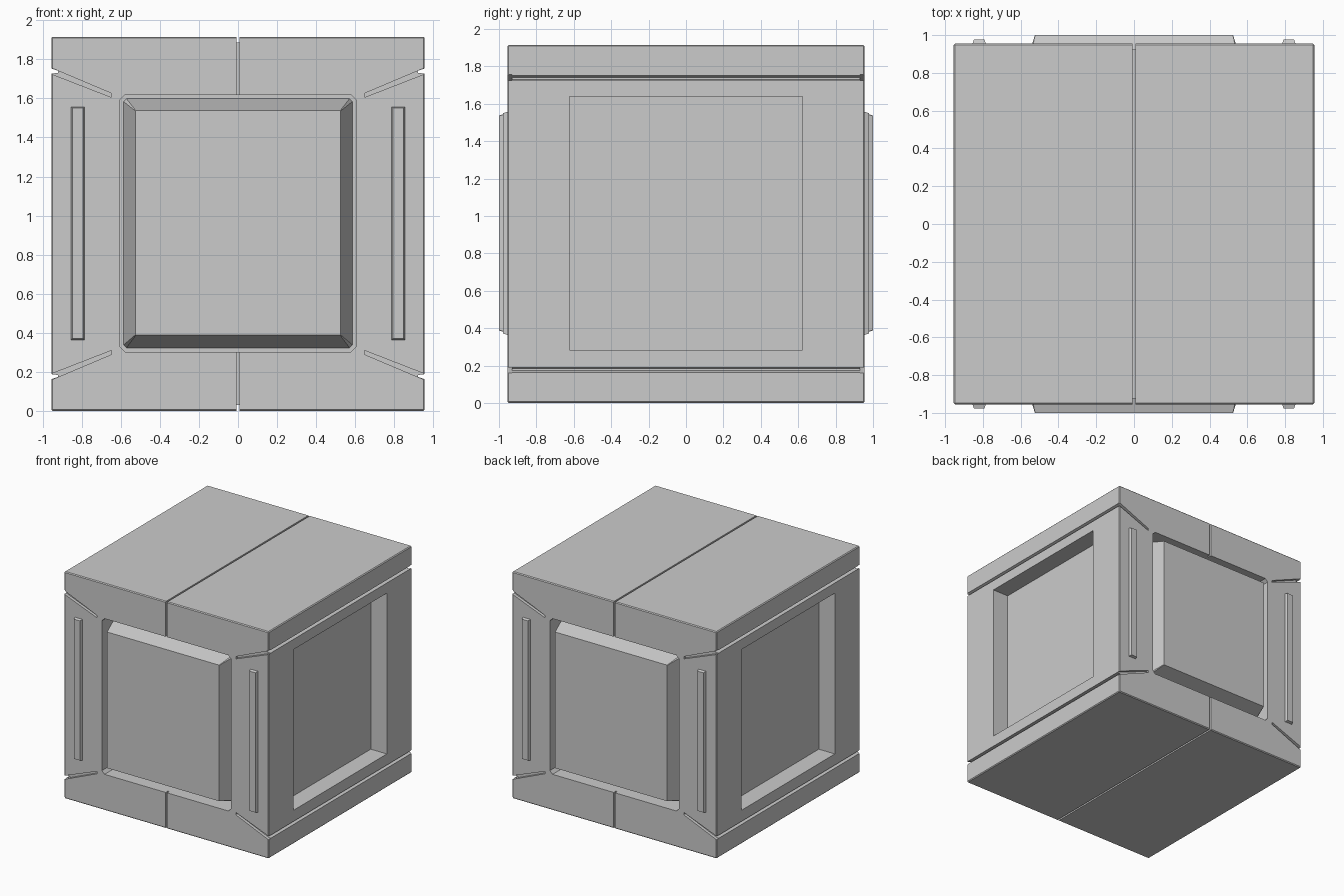
import bpy, bmesh

if "Cube" in bpy.data.objects:
    bpy.data.objects.remove(bpy.data.objects["Cube"])

H, MID, TOP = 0.955, 0.9575, 1.915


def loft(name, pts_a, ya, pts_b, yb):
    """Solid between two matching x-z outlines at depths ya and yb."""
    bm = bmesh.new()
    a = [bm.verts.new((x, ya, z)) for x, z in pts_a]
    b = [bm.verts.new((x, yb, z)) for x, z in pts_b]
    n = len(a)
    bm.faces.new(a)
    bm.faces.new(b[::-1])
    for i in range(n):
        j = (i + 1) % n
        bm.faces.new((a[i], b[i], b[j], a[j]))
    bmesh.ops.recalc_face_normals(bm, faces=bm.faces)
    me = bpy.data.meshes.new(name)
    bm.to_mesh(me)
    bm.free()
    ob = bpy.data.objects.new(name, me)
    bpy.context.collection.objects.link(ob)
    return ob


def rect(x0, x1, z0, z1, c=0.0):
    """Rectangle outline, with chamfered corners when c > 0."""
    if not c:
        return [(x0, z0), (x1, z0), (x1, z1), (x0, z1)]
    return [(x0 + c, z0), (x1 - c, z0), (x1, z0 + c), (x1, z1 - c),
            (x1 - c, z1), (x0 + c, z1), (x0, z1 - c), (x0, z0 + c)]


cutters = []


def cut(pts, y0, y1):
    ob = loft("cutter", pts, y0, pts, y1)
    ob.hide_render = True
    cutters.append(ob)


# Body block with slightly softened edges
outline = rect(-H, H, 0, TOP)
body = loft("crate_body", outline, -H, outline, H)
bev = body.modifiers.new("edge", 'BEVEL')
bev.width = 0.007
bev.segments = 1

# Centre seam over top and bottom
cut(rect(-0.007, 0.007, TOP - 0.03, TOP + 0.1), -1.1, 1.1)
cut(rect(-0.007, 0.007, -0.1, 0.03), -1.1, 1.1)

for s in (-1, 1):
    # Side wall recess
    cut(rect(*sorted((s * 0.805, s * 1.1)), 0.283, 1.64), -0.622, 0.622)
    # Centre seam and panel recess on front and back
    cut(rect(-0.007, 0.007, -0.1, TOP + 0.1), s * 0.925, s * 1.1)
    cut(rect(-0.603, 0.603, 0.303, 1.618, 0.025), s * 0.795, s * 1.1)
    for v in (-1, 1):
        # Horizontal groove along the side wall
        notch = [(0.98, 0.803), (0.92, 0.783), (0.92, 0.773), (0.98, 0.766)]
        cut([(s * x, MID + v * z) for x, z in notch], -1.1, 1.1)
        # Slanted grooves at the ends of the corner posts
        slant = [(0.648, 0.668), (1.0, 0.817), (1.0, 0.785), (0.648, 0.648)]
        for f in (-1, 1):
            cut([(s * x, MID + v * z) for x, z in slant], f * 0.93, f * 1.1)

for c in cutters:
    m = body.modifiers.new("cut", 'BOOLEAN')
    m.operation = 'DIFFERENCE'
    m.solver = 'EXACT'
    m.object = c

# Bake the cuts and remove the cutters
dg = bpy.context.evaluated_depsgraph_get()
dg.update()
body.data = bpy.data.meshes.new_from_object(body.evaluated_get(dg))
body.modifiers.clear()
for c in cutters:
    bpy.data.objects.remove(c, do_unlink=True)

for f, side in ((-1, "front"), (1, "back")):
    # Raised tapered panel sitting in the recess
    loft(side + "_panel", rect(-0.587, 0.587, 0.322, 1.6, 0.015), f * 0.79,
         rect(-0.525, 0.525, 0.388, 1.537, 0.002), f * 1.0)
    # Raised strips on the corner posts
    for s in (-1, 1):
        loft(side + "_strip",
             rect(*sorted((s * 0.783, s * 0.856)), 0.363, 1.558), f * 0.95,
             rect(*sorted((s * 0.792, s * 0.847)), 0.371, 1.55), f * 0.978)
